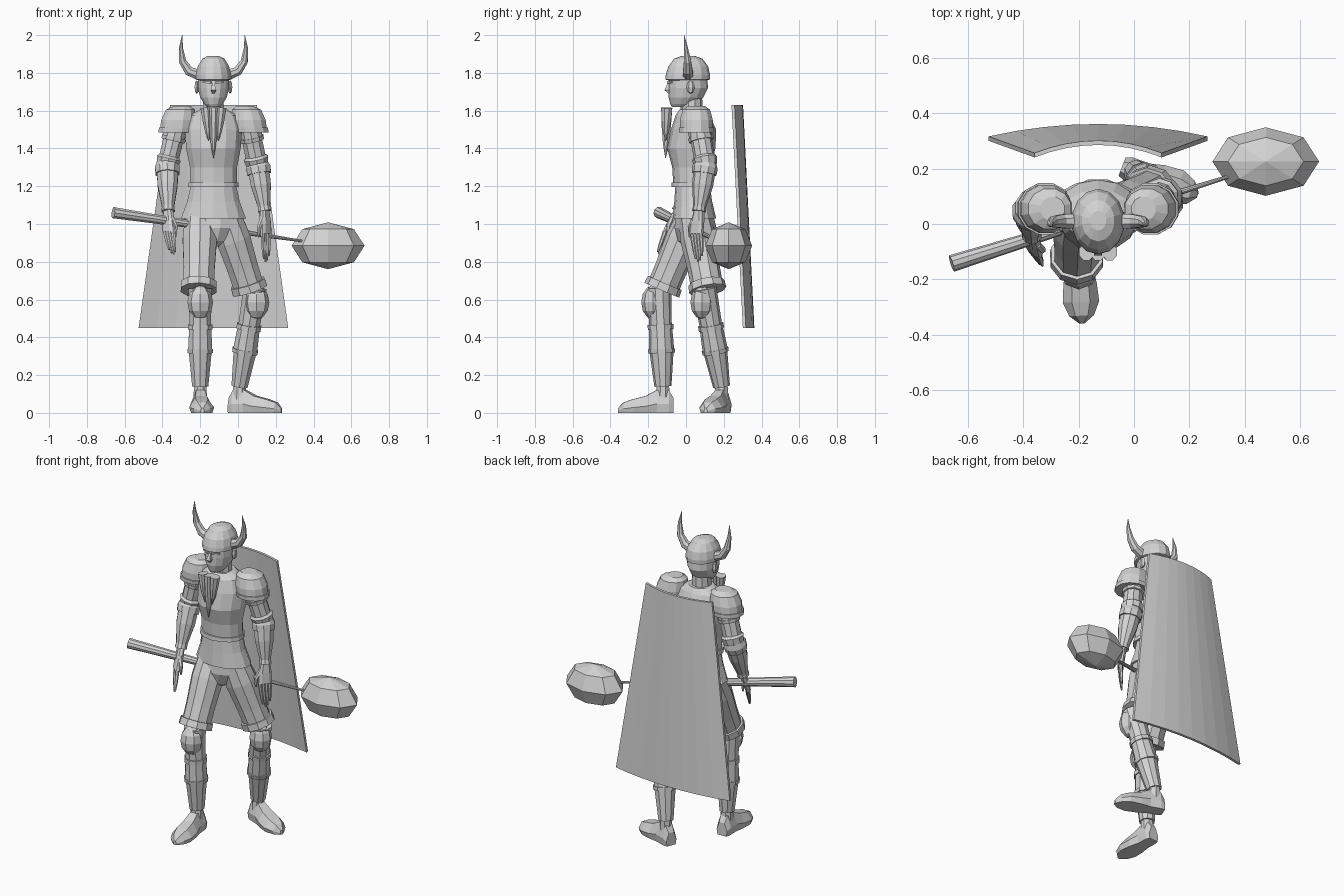
import bpy
import bmesh
from math import cos, sin, pi
from mathutils import Vector

cube = bpy.data.objects.get("Cube")
if cube:
    bpy.data.objects.remove(cube, do_unlink=True)

# One plain grey for everything
GREY = (0.65, 0.65, 0.65, 1)
grey = bpy.data.materials.new("plain_grey")
grey.use_nodes = True
grey.diffuse_color = GREY
grey.node_tree.nodes["Principled BSDF"].inputs["Base Color"].default_value = GREY

X, Y, Z = Vector((1, 0, 0)), Vector((0, 1, 0)), Vector((0, 0, 1))
MID = -0.13  # body centre line


def finish(name, bm):
    bmesh.ops.recalc_face_normals(bm, faces=bm.faces)
    mesh = bpy.data.meshes.new(name)
    bm.to_mesh(mesh)
    bm.free()
    mesh.materials.append(grey)
    obj = bpy.data.objects.new(name, mesh)
    bpy.context.collection.objects.link(obj)
    return obj


def skin(name, rings):
    """Join equal rings of points into a capped solid."""
    bm = bmesh.new()
    loops = [[bm.verts.new(p) for p in ring] for ring in rings]
    for a, b in zip(loops, loops[1:]):
        for i in range(len(a)):
            j = (i + 1) % len(a)
            bm.faces.new((a[i], a[j], b[j], b[i]))
    bm.faces.new(loops[0])
    bm.faces.new(loops[-1][::-1])
    return finish(name, bm)


def loft(name, centres, radii, sides=10, axis=None):
    """Elliptical rings placed along a path, square to it or to a fixed axis."""
    centres = [Vector(c) for c in centres]
    rings = []
    for i, (c, (rx, ry)) in enumerate(zip(centres, radii)):
        t = axis or centres[min(i + 1, len(centres) - 1)] - centres[max(i - 1, 0)]
        t = t.normalized()
        u = Y.cross(t).normalized()
        v = t.cross(u)
        angles = [2 * pi * (k + 0.5) / sides for k in range(sides)]
        rings.append([c + u * rx * cos(a) + v * ry * sin(a) for a in angles])
    return skin(name, rings)


def stack(name, rows, sides=14):
    """Upright body section from rows of height, depth position, half width, half depth."""
    return loft(name, [(MID, y, z) for z, y, _, _ in rows],
                [(rx, ry) for _, _, rx, ry in rows], sides, Z)


def limb(name, start, end, profile, sides=10, flat=1.0):
    """Straight limb from a profile of position along it and radius."""
    a, b = Vector(start), Vector(end)
    return loft(name, [a.lerp(b, t) for t, _ in profile],
                [(r * flat, r) for _, r in profile], sides, b - a)


def tube(name, points, radii, sides=6):
    return loft(name, points, [(r, r) for r in radii], sides)


def ellipsoid(name, centre, size, segments=10, rings=6):
    bm = bmesh.new()
    bmesh.ops.create_uvsphere(bm, u_segments=segments, v_segments=rings, radius=1)
    bmesh.ops.scale(bm, vec=size, verts=bm.verts)
    bmesh.ops.translate(bm, vec=centre, verts=bm.verts)
    return finish(name, bm)


# Head, helmet and neck
stack("face", [(1.79, .01, .085, .1), (1.72, .012, .085, .105), (1.67, 0, .072, .092),
               (1.635, -.015, .05, .068), (1.62, -.02, .035, .055)])
stack("helmet", [(1.89, .012, .03, .035), (1.875, .012, .06, .075), (1.835, .012, .085, .105),
                 (1.79, .01, .096, .117), (1.765, .008, .096, .118), (1.76, .008, .08, .1)])
stack("neck", [(1.68, .03, .055, .055), (1.54, .03, .062, .062)], 10)
tube("nose", [(MID, -.09, 1.75), (MID, -.1, 1.71), (MID, -.085, 1.69)], [.006, .02, .006], 4)

for side, s in (("left", 1), ("right", -1)):
    ellipsoid(side + "_ear", (MID + s * .088, .025, 1.725), (.014, .022, .036), 6, 4)
    tube(side + "_brow", [(MID + s * .012, -.095, 1.75), (MID + s * .055, -.075, 1.75)],
         [.008, .006], 4)
    path = [(.08, .01, 1.79), (.13, .01, 1.81), (.163, .008, 1.86), (.172, 0, 1.93),
            (.166, -.01, 2)]
    tube(side + "_horn", [(MID + s * x, y, z) for x, y, z in path],
         [.03, .027, .021, .012, .001], 8)

# Three-lobed beard
for name, dx, tip in (("left", .042, 1.44), ("middle", 0, 1.35), ("right", -.042, 1.44)):
    top = Vector((MID + dx, -.102, 1.615))
    end = Vector((MID + dx * .6, -.108, tip))
    limb(name + "_beard_lock", top, end, [(0, .032), (.4, .026), (.75, .016), (1, .002)], 8, .9)

# Torso armour
stack("cuirass", [(1.605, .035, .075, .07), (1.575, .035, .13, .09), (1.5, .04, .155, .12),
                  (1.4, .028, .148, .128), (1.3, .027, .128, .1), (1.22, .03, .128, .098),
                  (1.22, .03, .136, .106), (1.195, .03, .138, .108), (1.195, .03, .12, .09)])
stack("waist_skirt", [(1.22, .035, .12, .09), (1.12, .038, .142, .1), (1.03, .045, .176, .115),
                      (1.035, .045, .15, .1)])
stack("pelvis", [(1.06, .045, .15, .1), (.98, .05, .14, .115), (.91, .055, .08, .1),
                 (.88, .055, .03, .06)], 12)

# Limb profiles shared by both sides
THIGH = [(0, .085), (.3, .095), (.7, .086), (.9, .085), (.9, .097), (1, .1), (1, .07)]
SHIN = [(0, .065), (.2, .062), (.37, .06), (.37, .068), (.42, .068), (.42, .062),
        (.62, .067), (.62, .072), (.66, .07), (.66, .063), (1, .045)]
UPPER_ARM = [(0, .06), (.4, .062), (.4, .068), (.48, .066), (.48, .056), (.8, .056),
             (.85, .068), (1, .06)]
FOREARM = [(0, .054), (.12, .068), (.26, .066), (.26, .058), (.5, .056), (.95, .034), (1.05, .037)]
FOOT = [(-.055, .035, .08), (-.03, .045, .12), (.035, .046, .12), (.09, .06, .09),
        (.16, .066, .072), (.21, .045, .055), (.238, .01, .025)]

# Joint positions of the striding pose
POSE = {
    "left": dict(hip=(-.06, .045, 1.03), knee=(.063, .115, .65), cap=(.098, .085, .585),
                 shin=(.09, .097, .66), ankle=(.008, .188, .14), toe=(.93, -.35, 0),
                 shoulder=(.05, .06, 1.56), elbow=(.103, .105, 1.31), wrist=(.14, .07, 1.08),
                 knuckle=(.148, .055, .95), tip=(.15, .07, .8), spread=(-.6, -.8, 0)),
    "right": dict(hip=(-.2, .035, 1.03), knee=(-.208, -.128, .65), cap=(-.2, -.175, .585),
                  shin=(-.2, -.143, .66), ankle=(-.2, -.122, .14), toe=(.05, -1, 0),
                  shoulder=(-.315, .06, 1.56), elbow=(-.375, .06, 1.31), wrist=(-.37, -.035, 1.08),
                  knuckle=(-.365, -.09, .96), tip=(-.345, -.14, .84), spread=(.7, -.7, 0)),
}

for side, s in (("left", 1), ("right", -1)):
    p = {key: Vector(value) for key, value in POSE[side].items()}

    # Leg
    limb(side + "_thigh", p["hip"], p["knee"], THIGH)
    limb(side + "_greave", p["shin"], p["ankle"], SHIN)
    ellipsoid(side + "_knee_cap", p["cap"], (.068, .062, .09), 8, 6)
    limb(side + "_ankle", p["ankle"] + Z * .03, p["ankle"] - Z * .08, [(0, .034), (1, .04)], 8)

    # Boot, flat underneath and swept along the toe direction
    forward = p["toe"].normalized()
    across = forward.cross(Z)
    base = Vector((p["ankle"].x, p["ankle"].y, 0))
    section = [(-.85, 0), (-1, .4), (-.5, 1), (.5, 1), (1, .4), (.85, 0)]
    skin(side + "_boot", [[base + forward * d + across * w * a + Z * h * b for a, b in section]
                          for d, w, h in FOOT])

    # Arm
    limb(side + "_upper_arm", p["shoulder"], p["elbow"], UPPER_ARM)
    limb(side + "_forearm", p["elbow"] + Z * .02, p["wrist"], FOREARM)

    # Shoulder plate
    x = MID + s * .185
    loft(side + "_shoulder_plate",
         [(x - s * .02, .055, 1.625), (x - s * .01, .055, 1.605), (x, .055, 1.55),
          (x + s * .005, .055, 1.51), (x + s * .005, .055, 1.51), (x + s * .01, .055, 1.485)],
         [(.045, .045), (.08, .075), (.095, .09), (.095, .09), (.102, .096), (.1, .094)], 12, Z)

    # Hand with four fingers and a thumb
    spread = p["spread"]
    palm = [(p["wrist"], .026, .02), (p["wrist"].lerp(p["knuckle"], .5), .036, .02),
            (p["knuckle"], .04, .016)]
    normal = spread.cross(Z)
    corners = [(-1, -.5), (-.6, -1), (.6, -1), (1, -.5), (1, .5), (.6, 1), (-.6, 1), (-1, .5)]
    skin(side + "_palm", [[c + spread * w * a + normal * d * b for a, b in corners]
                          for c, w, d in palm])
    for i, reach in enumerate((.8, .95, 1, .9)):
        root = p["knuckle"] + spread * .02 * (i - 1.5)
        end = root.lerp(p["tip"] + spread * .014 * (i - 1.5), reach)
        limb(f"{side}_finger_{i + 1}", root, end, [(0, .012), (.6, .01), (1, .005)], 6)
    root = p["wrist"].lerp(p["knuckle"], .4) + spread * .025
    tube(side + "_thumb", [root, root + spread * .028 - Z * .045, root + spread * .03 - Z * .1],
         [.014, .013, .005])

# Mace: tapering shaft and faceted head
limb("mace_shaft", (-.66, -.143, 1.06), (.37, .18, .905), [(0, .031), (1, .006)], 10)
ellipsoid("mace_head", (.477, .226, .885), (.193, .124, .124), 8, 4)

# Tall curved shield on the back, wider at the foot
STEPS = 8
stations = []
for i in range(STEPS + 1):
    t = 2 * i / STEPS - 1
    bow = .045 * t * t
    top = Vector((MID + .23 * t, .302 - bow, 1.63))
    foot = Vector((MID + .396 * t, .362 - bow, .45))
    stations.append([top - Y * .016, top, foot, foot - Y * .016])
skin("shield", stations)
